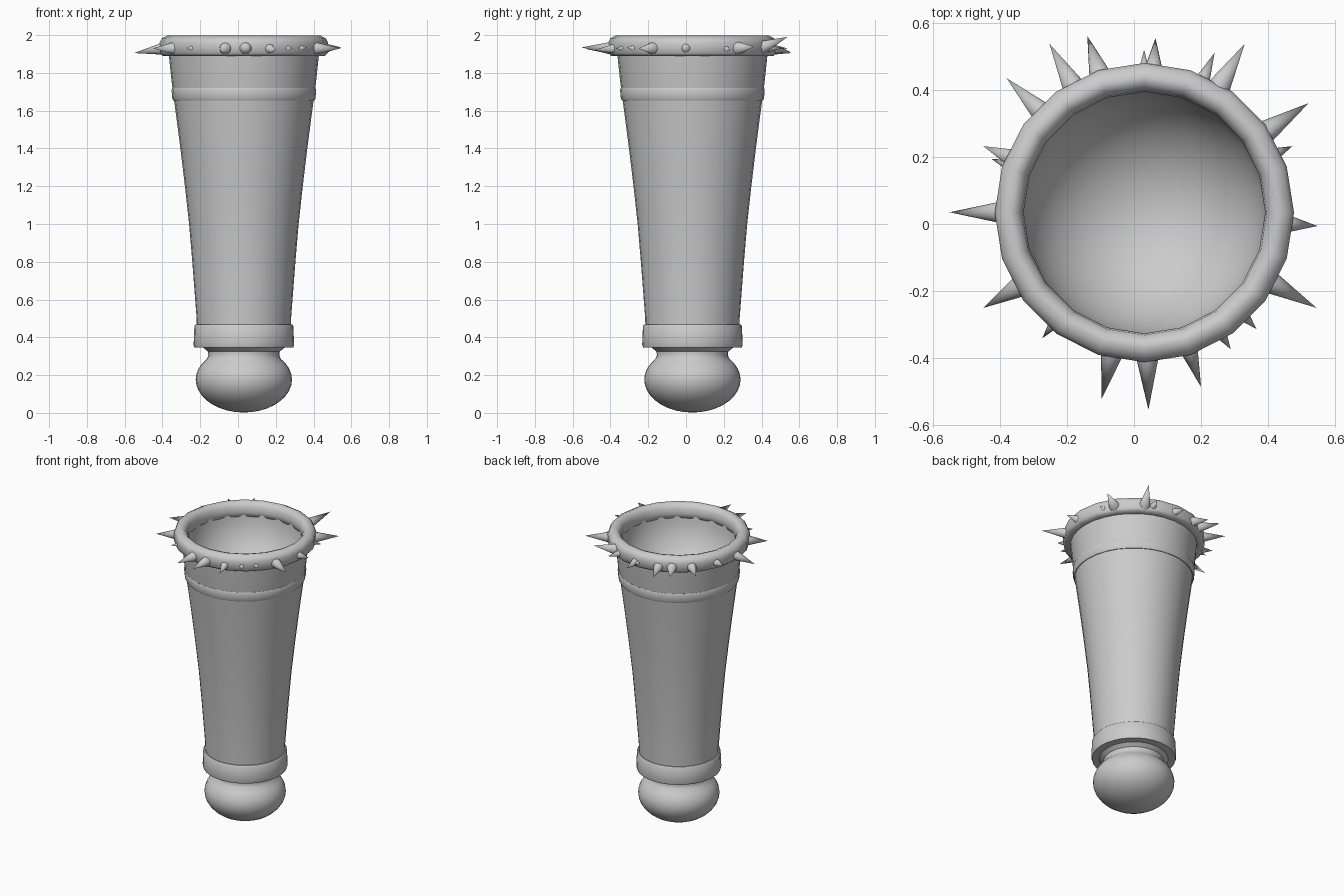
import bpy, bmesh, math
from mathutils import Vector

CX, CY = 0.031, 0.034   # axis of the turned parts


def finish(name, bm, angle=40):
    bmesh.ops.recalc_face_normals(bm, faces=bm.faces)
    me = bpy.data.meshes.new(name)
    bm.to_mesh(me)
    bm.free()
    ob = bpy.data.objects.new(name, me)
    bpy.context.collection.objects.link(ob)
    bpy.ops.object.select_all(action='DESELECT')
    ob.select_set(True)
    bpy.context.view_layer.objects.active = ob
    bpy.ops.object.shade_smooth_by_angle(angle=math.radians(angle))
    return ob


def lathe(name, profile, sides=32, closed=False, angle=40):
    bm = bmesh.new()
    vs = [bm.verts.new((CX + r, CY, z)) for r, z in profile]
    pairs = list(zip(vs, vs[1:])) + ([(vs[-1], vs[0])] if closed else [])
    es = [bm.edges.new(p) for p in pairs]
    bmesh.ops.spin(bm, geom=vs + es, cent=(CX, CY, 0), axis=(0, 0, 1),
                   angle=math.tau, steps=sides, use_duplicate=False)
    bmesh.ops.remove_doubles(bm, verts=bm.verts, dist=0.0005)
    return finish(name, bm, angle)


# rounded pommel with a narrow neck
ball = [(0.255 * math.sin(a), 0.18 - (0.175 if a < math.pi / 2 else 0.17) * math.cos(a))
        for a in [math.radians(d) for d in range(0, 131, 10)]]
lathe("pommel", [(r, max(z - 0.003, 0.0)) for r, z in ball]
      + [(0.188, 0.305), (0.19, 0.325), (0.215, 0.345), (0.215, 0.37)])

# tapering shaft, flaring towards the top
lathe("shaft", [(0.0, 0.36), (0.248, 0.36), (0.25, 0.5), (0.273, 0.8),
                (0.29, 1.0), (0.312, 1.2), (0.336, 1.4), (0.362, 1.6),
                (0.382, 1.75), (0.40, 1.92)])

# raised bands around the shaft
lathe("lower_band", [(0.2, 0.345), (0.262, 0.347), (0.266, 0.36), (0.262, 0.46),
                     (0.256, 0.468), (0.235, 0.468)], closed=True)
lathe("upper_band", [(0.35, 1.655), (0.374, 1.655), (0.379, 1.665), (0.383, 1.71),
                     (0.379, 1.72), (0.35, 1.72)], closed=True)

# hollow cup inside the rim
bowl = [(0.365 * math.cos(math.radians(d)), 1.93 - 0.37 * math.sin(math.radians(d)))
        for d in range(0, 91, 10)]
lathe("cup_interior", bowl)

# heavy rounded rim with twenty sides
lathe("rim", [(0.385, 1.888), (0.43, 1.89), (0.444, 1.905), (0.446, 1.96),
              (0.435, 1.982), (0.405, 1.998), (0.382, 1.99), (0.365, 1.968),
              (0.36, 1.93), (0.365, 1.9)], sides=20, closed=True, angle=50)

# spikes around the rim: tip x, tip y, tip z, base radius
spikes = [
    (-0.55, 0.035, 1.905, 0.035), (-0.38, 0.435, 1.93, 0.035),
    (-0.252, 0.537, 1.93, 0.037), (-0.139, 0.56, 1.905, 0.037),
    (0.064, 0.554, 1.91, 0.031), (0.03, 0.52, 1.93, 0.018),
    (0.24, 0.51, 1.93, 0.026), (0.33, 0.537, 1.99, 0.039),
    (0.52, 0.36, 1.94, 0.039), (0.472, 0.232, 1.92, 0.022),
    (0.547, -0.006, 1.935, 0.03), (0.544, -0.25, 1.93, 0.037),
    (0.365, -0.313, 1.935, 0.022), (0.288, -0.373, 1.93, 0.022),
    (0.20, -0.486, 1.92, 0.03), (0.043, -0.554, 1.935, 0.037),
    (-0.097, -0.522, 1.925, 0.037), (-0.273, -0.34, 1.932, 0.02),
    (-0.449, -0.25, 1.93, 0.037), (-0.449, 0.232, 1.94, 0.03),
    (-0.425, 0.194, 1.915, 0.02),
]
bm = bmesh.new()
for x, y, z, r in spikes:
    tip = Vector((x, y, z))
    out = Vector((x - CX, y - CY, 0)).normalized()
    base = Vector((CX, CY, 1.93)) + out * 0.415
    axis = tip - base
    mat = axis.to_track_quat('Z', 'Y').to_matrix().to_4x4()
    mat.translation = (tip + base) / 2
    bmesh.ops.create_cone(bm, cap_ends=True, segments=12, radius1=r, radius2=0,
                          depth=axis.length, matrix=mat)
finish("rim_spikes", bm, 50)
